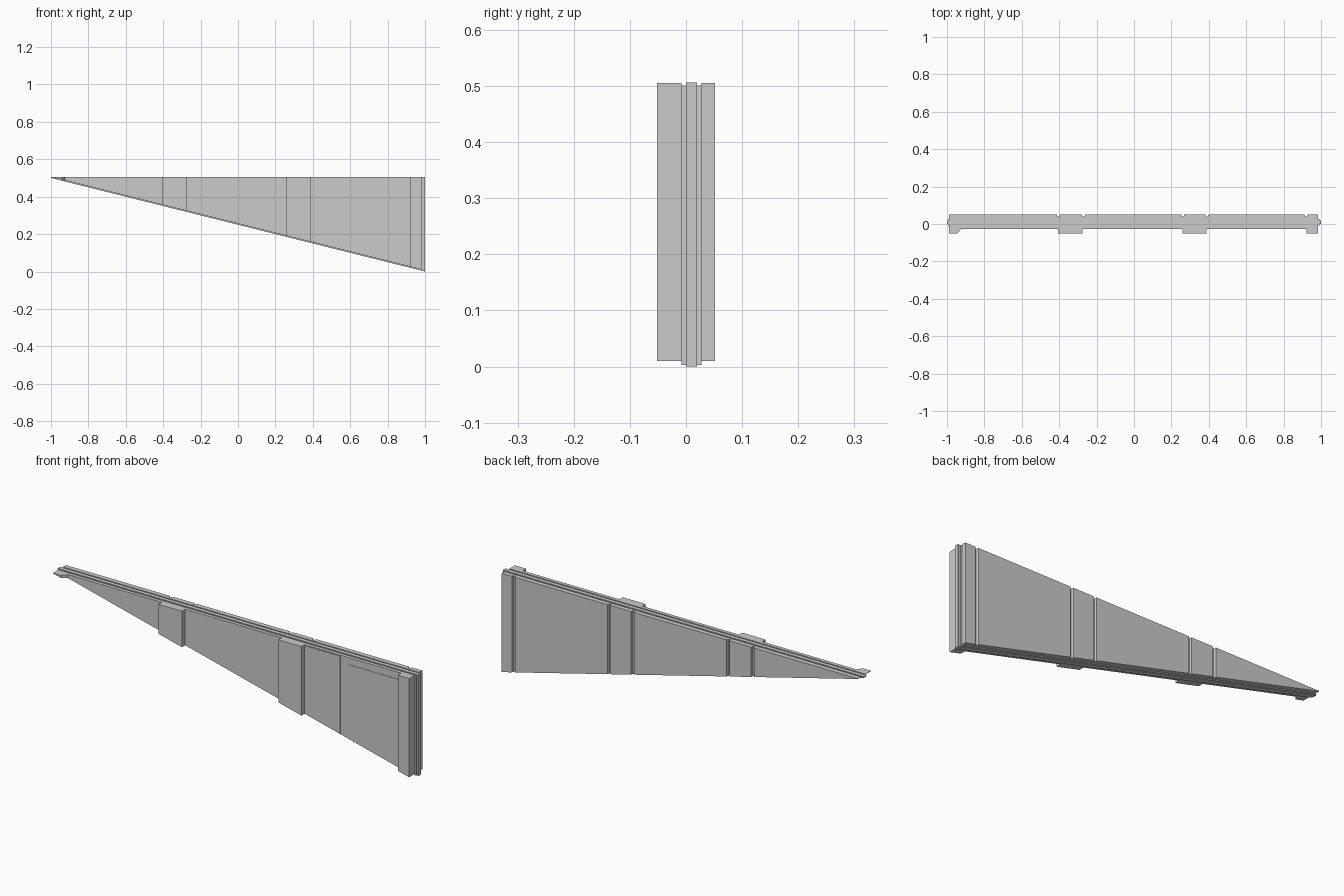
import bpy, bmesh
from mathutils import Vector

if "Cube" in bpy.data.objects:
    bpy.data.objects.remove(bpy.data.objects["Cube"])

TOP = 0.505


def wedge(name, plan, top, lift):
    """Extrude a plan outline upward, then trim it along the sloping lower edge."""
    bm = bmesh.new()
    face = bm.faces.new([bm.verts.new((x, y, -0.2)) for x, y in plan])
    ext = bmesh.ops.extrude_face_region(bm, geom=[face])
    for v in ext["geom"]:
        if isinstance(v, bmesh.types.BMVert):
            v.co.z = top
    cut = bmesh.ops.bisect_plane(
        bm, geom=bm.verts[:] + bm.edges[:] + bm.faces[:],
        plane_co=Vector((0, 0, 0.25 + lift)), plane_no=Vector((0.25, 0, 1)),
        clear_inner=True)
    rim = [e for e in cut["geom_cut"] if isinstance(e, bmesh.types.BMEdge)]
    bmesh.ops.contextual_create(bm, geom=rim)
    bmesh.ops.recalc_face_normals(bm, faces=bm.faces[:])
    mesh = bpy.data.meshes.new(name)
    bm.to_mesh(mesh)
    bm.free()
    ob = bpy.data.objects.new(name, mesh)
    bpy.context.collection.objects.link(ob)
    return ob


def rect(x0, x1, y0, y1):
    return [(x0, y0), (x1, y0), (x1, y1), (x0, y1)]


def combine(target, other, operation):
    """Apply a boolean and discard the helper."""
    mod = target.modifiers.new("join", 'BOOLEAN')
    mod.object, mod.operation, mod.solver = other, operation, 'EXACT'
    bpy.context.view_layer.objects.active = target
    bpy.ops.object.modifier_apply(modifier=mod.name)
    bpy.data.objects.remove(other, do_unlink=True)


# Plan outline: front face with pilasters, back face with vertical grooves
FRONT, PILASTER, BACK = -0.026, -0.052, 0.052
plan = [(-0.99, PILASTER), (-0.945, PILASTER), (-0.925, FRONT)]
for x0, x1 in ((-0.405, -0.275), (0.26, 0.388)):
    plan += [(x0, FRONT), (x0, PILASTER), (x1, PILASTER), (x1, FRONT)]
plan += [(0.922, FRONT), (0.922, PILASTER), (0.985, PILASTER), (0.985, BACK)]
for x in (0.92, 0.39, 0.26, -0.27, -0.405):
    plan += [(x + 0.008, BACK), (x + 0.005, 0.04), (x - 0.005, 0.04), (x - 0.008, BACK)]
plan.append((-0.99, BACK))
panel = wedge("wall_panel", plan, TOP, 0.006)

# Stepped tongue around the panel edges
combine(panel, wedge("tongue_step", rect(-0.995, 0.993, -0.008, 0.028), 0.501, 0.001), 'UNION')
combine(panel, wedge("tongue", rect(-1, 1, 0, 0.02), 0.506, 0), 'UNION')

# Shallow grooves along the top beside the tongue
for y in (-0.008, 0.02):
    bpy.ops.mesh.primitive_cube_add(size=1, location=(0, y + 0.004, 0.511))
    cutter = bpy.context.object
    cutter.scale = (2.2, 0.00799, 0.02)
    cutter.hide_render = True
    bpy.context.view_layer.update()
    combine(panel, cutter, 'DIFFERENCE')

# Slightly raised cladding strips on the front
wedge("cladding_wide", rect(0.388, 0.586, FRONT - 0.002, FRONT + 0.001), 0.5, 0.007)
wedge("cladding_narrow", rect(0.629, 0.915, FRONT - 0.002, FRONT + 0.001), 0.47, 0.007)
